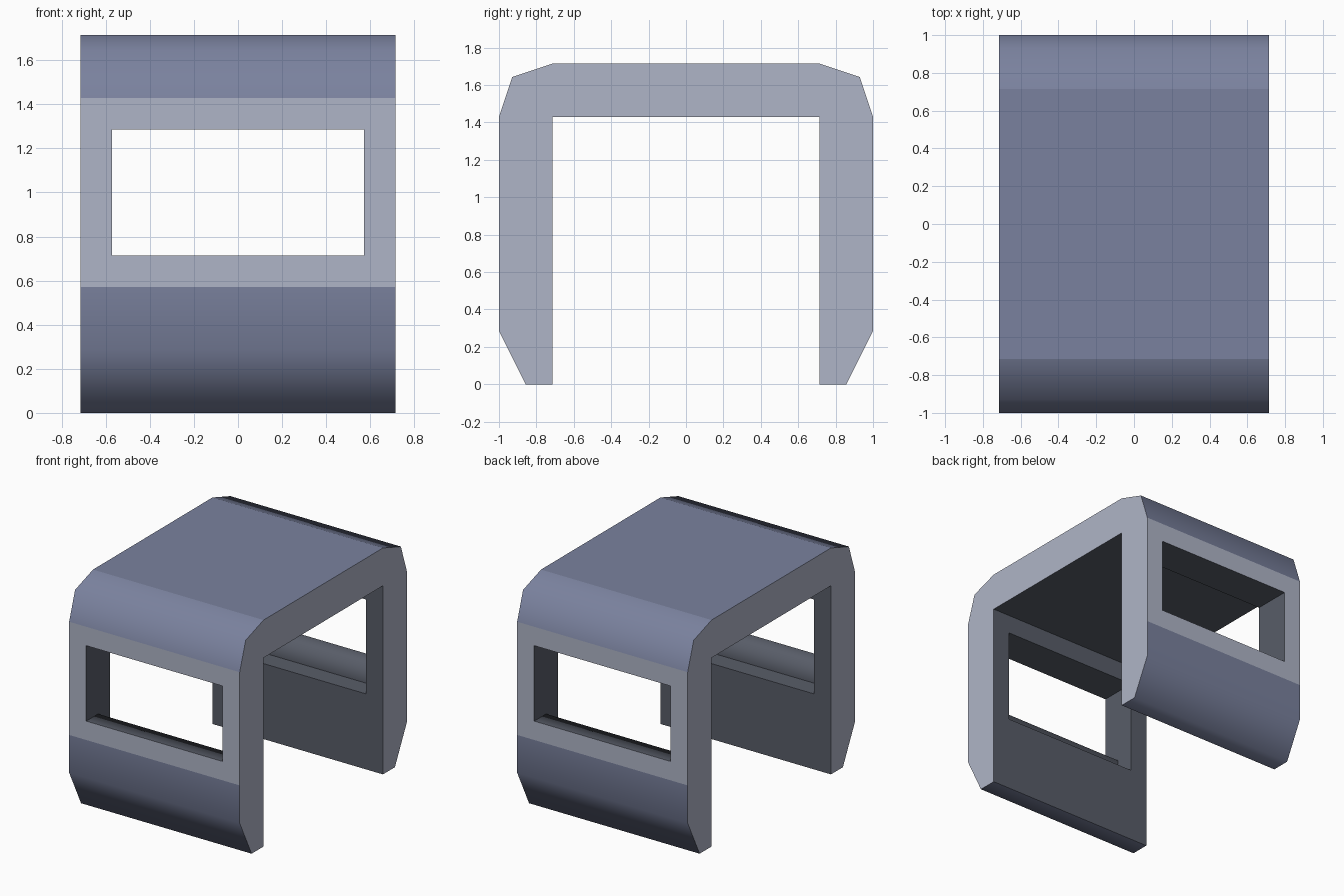
import bpy, bmesh

if "Cube" in bpy.data.objects:
    bpy.data.objects.remove(bpy.data.objects["Cube"])

U = 1 / 7  # the model sits on a 1/7 unit grid


def prism(name, half, half_width):
    """Mirror a half profile of (y, z) across y = 0 and extrude it along x."""
    pts = half + [(-y, z) for y, z in reversed(half)]
    bm = bmesh.new()
    face = bm.faces.new([bm.verts.new((-half_width * U, y * U, z * U)) for y, z in pts])
    moved = bmesh.ops.extrude_face_region(bm, geom=[face], use_keep_orig=True)
    verts = [g for g in moved["geom"] if isinstance(g, bmesh.types.BMVert)]
    bmesh.ops.translate(bm, verts=verts, vec=(2 * half_width * U, 0, 0))
    bmesh.ops.recalc_face_normals(bm, faces=bm.faces)
    mesh = bpy.data.meshes.new(name)
    bm.to_mesh(mesh)
    bm.free()
    obj = bpy.data.objects.new(name, mesh)
    bpy.context.collection.objects.link(obj)
    return obj


# Arched shell: inner wall, tapered foot, outer wall, rounded shoulder
shell = prism("window_arch", [(5, 10), (5, 0), (6, 0), (7, 2), (7, 4), (7, 10),
                              (6.5, 11.5), (5, 12)], 5)

# Window opening through both walls, with a stepped sill
cutter = prism("window_cutter", [(6, 4), (6, 5), (8, 5), (8, 9)], 4)
cutter.hide_render = True

cut = shell.modifiers.new("windows", "BOOLEAN")
cut.operation = "DIFFERENCE"
cut.solver = "EXACT"
cut.object = cutter
bpy.context.view_layer.objects.active = shell
bpy.ops.object.modifier_apply(modifier=cut.name)
bpy.data.objects.remove(cutter)

# Pale frame and ends, blue-grey outer skin, dark interior
PALE, SKIN, DARK = range(3)
shell.data.materials.clear()
for name, color in (("pale_trim", (0.43, 0.46, 0.57)),
                    ("outer_skin", (0.195, 0.222, 0.342)),
                    ("dark_interior", (0.099, 0.110, 0.140))):
    mat = bpy.data.materials.new(name)
    mat.diffuse_color = (*color, 1)
    mat.use_nodes = True
    mat.node_tree.nodes["Principled BSDF"].inputs["Base Color"].default_value = mat.diffuse_color
    shell.data.materials.append(mat)


def face_material(face):
    c = face.calc_center_median() / U
    if abs(c.x) > 4.9:
        return PALE
    if c.z > 10.1 or (c.z < 3.9 and abs(c.y) > 5.1):
        return SKIN
    return PALE if abs(c.y) > 6.9 else DARK


# Smooth shading only over the foot, shoulder and sill folds
SOFT = [(6, 0), (7, 2), (6.5, 11.5), (6, 5)]
bm = bmesh.new()
bm.from_mesh(shell.data)
for f in bm.faces:
    f.smooth = True
    f.material_index = face_material(f)
for e in bm.edges:
    a, b = (v.co / U for v in e.verts)
    along_x = abs(a.y - b.y) < 0.01 and abs(a.z - b.z) < 0.01
    e.smooth = along_x and any(abs(abs(a.y) - y) < 0.01 and abs(a.z - z) < 0.01
                               for y, z in SOFT)
bm.to_mesh(shell.data)
bm.free()
